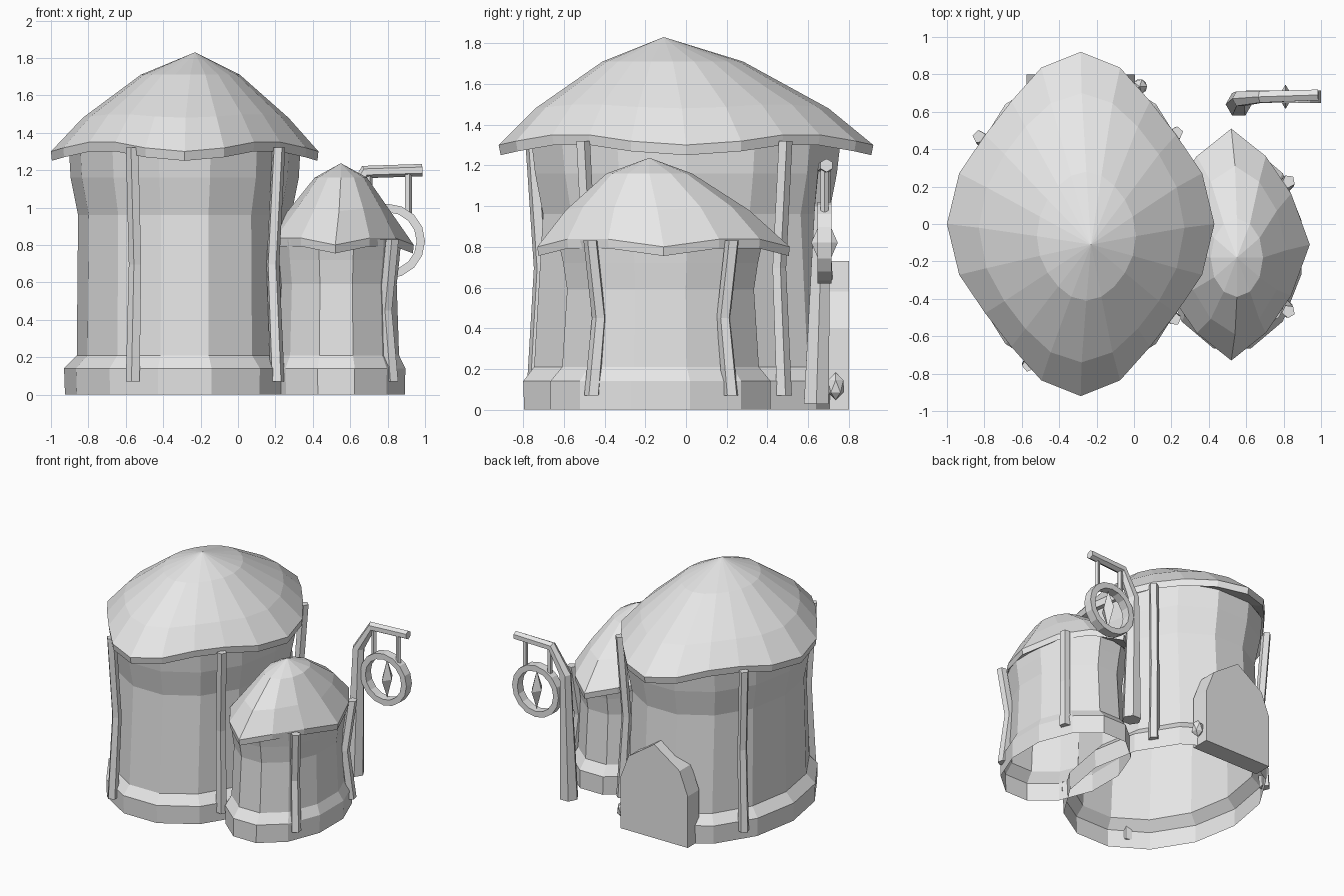
import bpy, bmesh, math
from mathutils import Vector

old = bpy.data.objects.get("Cube")
if old:
    bpy.data.objects.remove(old, do_unlink=True)

# One plain clay colour for everything
grey = bpy.data.materials.new("plain_grey")
grey.use_nodes = True
grey.diffuse_color = (0.8, 0.8, 0.8, 1)
grey.node_tree.nodes["Principled BSDF"].inputs["Base Color"].default_value = (0.8, 0.8, 0.8, 1)


def finish(name, bm):
    bmesh.ops.recalc_face_normals(bm, faces=bm.faces)
    mesh = bpy.data.meshes.new(name)
    bm.to_mesh(mesh)
    bm.free()
    mesh.materials.append(grey)
    obj = bpy.data.objects.new(name, mesh)
    bpy.context.collection.objects.link(obj)
    return obj


def loft(name, rings, caps=True, loop=False):
    """Skin a list of point rings; a one-point ring becomes a tip."""
    bm = bmesh.new()
    rows = [[bm.verts.new(p) for p in ring] for ring in rings]
    pairs = list(zip(rows, rows[1:])) + ([(rows[-1], rows[0])] if loop else [])
    for a, b in pairs:
        n = max(len(a), len(b))
        for i in range(n):
            j = (i + 1) % n
            if len(b) == 1:
                bm.faces.new((a[i], a[j], b[0]))
            elif len(a) == 1:
                bm.faces.new((a[0], b[j], b[i]))
            else:
                bm.faces.new((a[i], a[j], b[j], b[i]))
    if caps and not loop:
        for row in (rows[0], rows[-1]):
            if len(row) > 2:
                bm.faces.new(row)
    return finish(name, bm)


def oval(cx, cy, rx, ry, z, sides, turn=0.0, lobe=0.0, dip=0.0):
    """Oval ring; lobe pulls the diagonals in, dip lifts them."""
    pts = []
    for i in range(sides):
        a = math.tau * (i + turn) / sides
        k = (1 - math.cos(4 * a)) / 2
        r = 1 - lobe * k
        pts.append((cx + rx * r * math.cos(a), cy + ry * r * math.sin(a), z + dip * k))
    return pts


def tube(name, path, radii, sides=5):
    """Tapered prism along a bent path."""
    pts = [Vector(p) for p in path]
    rings = []
    for i, p in enumerate(pts):
        d = (pts[min(i + 1, len(pts) - 1)] - pts[max(i - 1, 0)]).normalized()
        u = Vector((0, 1, 0)).cross(d).normalized()
        v = d.cross(u)
        rings.append([p + radii[i] * (u * math.cos(math.tau * k / sides) + v * math.sin(math.tau * k / sides))
                      for k in range(sides)])
    return loft(name, rings)


# Walls: plinth, waist and flared top, open underneath
def wall(name, cx, cy, sides, turn, profile):
    loft(name, [oval(cx, cy, rx, ry, z, sides, turn) for rx, ry, z in profile], caps=False)


wall("main_wall", -0.285, 0, 14, 0, [
    (0.64, 0.815, 0), (0.645, 0.82, 0.14), (0.577, 0.765, 0.21),
    (0.57, 0.72, 0.96), (0.61, 0.76, 1.16), (0.62, 0.78, 1.33)])
wall("annex_wall", 0.525, -0.125, 12, 0.5, [
    (0.38, 0.56, 0), (0.383, 0.56, 0.14), (0.348, 0.50, 0.21),
    (0.335, 0.475, 0.59), (0.35, 0.495, 0.72), (0.36, 0.52, 0.83)])

# Roofs: wavy rim, domed slope, off-centre peak
loft("main_roof", [
    oval(-0.285, 0, 0.60, 0.76, 1.30, 20, dip=0.04),
    oval(-0.285, 0, 0.71, 0.91, 1.25, 20, lobe=0.13, dip=0.055),
    oval(-0.285, 0, 0.715, 0.92, 1.30, 20, lobe=0.13, dip=0.055),
    oval(-0.28, -0.02, 0.55, 0.72, 1.48, 20, lobe=0.08, dip=0.02),
    oval(-0.255, -0.065, 0.265, 0.345, 1.71, 20, lobe=0.04),
    [(-0.23, -0.11, 1.83)]], caps=False)
loft("annex_roof", [
    oval(0.52, -0.11, 0.34, 0.50, 0.80, 12, dip=0.03),
    oval(0.52, -0.11, 0.415, 0.615, 0.755, 12, lobe=0.16, dip=0.05),
    oval(0.52, -0.11, 0.42, 0.62, 0.80, 12, lobe=0.16, dip=0.05),
    oval(0.54, -0.14, 0.275, 0.45, 0.98, 12, lobe=0.08, dip=0.02),
    oval(0.55, -0.18, 0.14, 0.21, 1.16, 12),
    [(0.55, -0.18, 1.237)]], caps=False)


# Bent timber posts leaning in at the middle
def post(name, x, y, cx, cy, top, pinch):
    out = Vector((x - cx, y - cy, 0)).normalized()
    base = Vector((x, y, 0))
    middle = (0.07 + top) / 2
    rings = []
    for z, shift, r in ((0.07, 0, 0.04), (middle, -pinch, 0.036), (top, 0.01, 0.036)):
        c = base + out * shift
        rings.append([(c.x + r * math.cos(math.tau * k / 5 + x), c.y + r * math.sin(math.tau * k / 5 + x), z)
                      for k in range(5)])
    loft(name, rings)


for label, x, y in (("front_left", 0.21, -0.5), ("back_left", 0.22, 0.48),
                    ("front_right", -0.56, -0.745), ("back_right", -0.82, 0.46)):
    post("main_post_" + label, x, y, -0.285, 0, 1.32, 0.035)
for label, y in (("front", -0.46), ("back", 0.22)):
    post("annex_post_" + label, 0.82, y, 0.525, -0.125, 0.83, 0.045)

# Pointed arch door slab at the back
half = [(0.29, 0), (0.29, 0.40), (0.22, 0.58)]
outline = half + [(0, 0.73)] + [(-x, z) for x, z in reversed(half)]
loft("door", [[(x - 0.285, y, z) for x, z in outline] for y in (0.66, 0.80)])

# Faceted stone beside the door
bm = bmesh.new()
bmesh.ops.create_icosphere(bm, subdivisions=1, radius=0.045)
bmesh.ops.scale(bm, vec=(1, 1, 1.5), verts=bm.verts)
bmesh.ops.translate(bm, vec=(0.03, 0.735, 0.115), verts=bm.verts)
finish("door_stone", bm)

# Sign post with arm, hangers, ring and pendant
tube("sign_post", [(0.56, 0.64, 0.03), (0.57, 0.67, 1.0), (0.68, 0.68, 1.19), (0.985, 0.69, 1.2)],
     [0.07, 0.045, 0.036, 0.033], 6)
for label, x in (("inner", 0.70), ("outer", 0.91)):
    tube("sign_hanger_" + label, [(x, 0.68, 0.97), (x, 0.68, 1.19)], [0.02, 0.02])
hoop = []
for i in range(16):
    a = math.tau * i / 16
    hoop.append([(0.8 + r * math.cos(a), 0.68 + y, 0.82 + r * math.sin(a))
                 for r, y in ((0.2, -0.034), (0.2, 0.034), (0.155, 0.034), (0.155, -0.034))])
loft("sign_ring", hoop, loop=True)
loft("sign_pendant", [[(0.81, 0.68, 0.67)], oval(0.81, 0.68, 0.04, 0.065, 0.82, 4), [(0.81, 0.68, 0.97)]])
